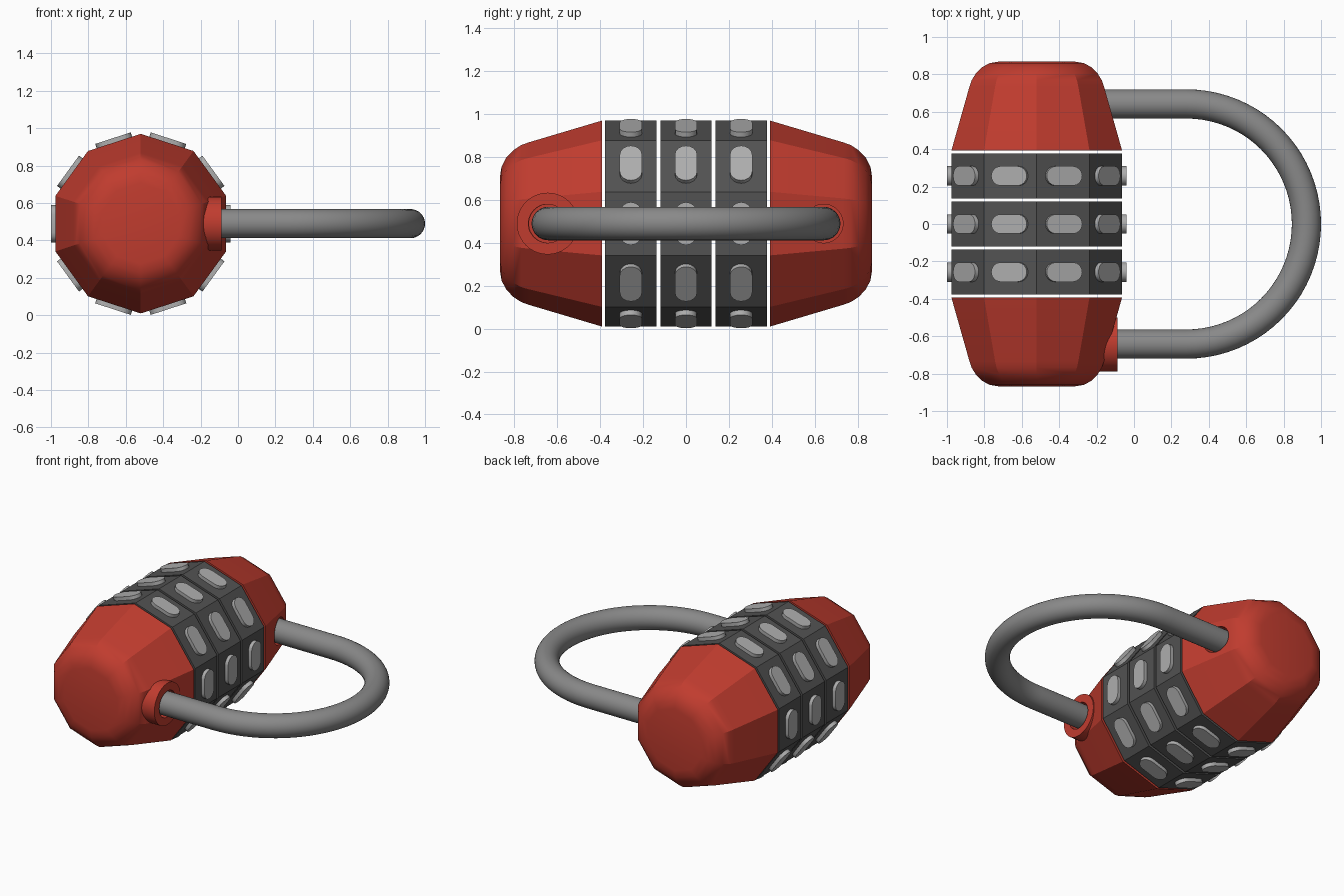
import bpy, bmesh, math
from mathutils import Matrix, Vector

if "Cube" in bpy.data.objects:
    bpy.data.objects.remove(bpy.data.objects["Cube"])

CX, CZ, R = -0.52, 0.49, 0.48      # body axis runs along y
LEG_Y = 0.642
SIDES = 10
APOTHEM = R * math.cos(math.pi / SIDES)


def material(name, rgb):
    m = bpy.data.materials.new(name)
    m.diffuse_color = (*rgb, 1)
    m.use_nodes = True
    m.node_tree.nodes["Principled BSDF"].inputs["Base Color"].default_value = m.diffuse_color
    return m


RED = material("red_shell", (0.53, 0.045, 0.028))
DARK = material("dark_dial", (0.085, 0.085, 0.085))
STEEL = material("steel", (0.25, 0.25, 0.25))
PALE = material("pale_marker", (0.42, 0.42, 0.42))


def make(name, bm, mat):
    bmesh.ops.recalc_face_normals(bm, faces=bm.faces[:])
    me = bpy.data.meshes.new(name)
    bm.to_mesh(me)
    bm.free()
    ob = bpy.data.objects.new(name, me)
    bpy.context.collection.objects.link(ob)
    if mat:
        me.materials.append(mat)
    return ob


def smooth(ob, angle=30):
    bpy.ops.object.select_all(action='DESELECT')
    ob.select_set(True)
    bpy.context.view_layer.objects.active = ob
    bpy.ops.object.shade_smooth_by_angle(angle=math.radians(angle))


def bridge(bm, rings, closed=False):
    pairs = list(zip(rings, rings[1:]))
    if closed:
        pairs.append((rings[-1], rings[0]))
    for a, b in pairs:
        n = len(a)
        for i in range(n):
            bm.faces.new((a[i], a[(i + 1) % n], b[(i + 1) % n], b[i]))
    if not closed:
        bm.faces.new(rings[0])
        bm.faces.new(rings[-1])


def decagon_loft(name, profile, mat):
    """Stack ten-sided rings (radius, y) along the body axis."""
    bm = bmesh.new()
    rings = []
    for r, y in profile:
        rings.append([bm.verts.new((CX + r * math.sin(math.tau * i / SIDES), y,
                                    CZ + r * math.cos(math.tau * i / SIDES)))
                      for i in range(SIDES)])
    bridge(bm, rings)
    return make(name, bm, mat)


def x_lathe(name, profile, y, mat, closed=False, n=40):
    """Round rings (radius, x) about a shackle leg axis."""
    bm = bmesh.new()
    rings = [[bm.verts.new((x, y + r * math.cos(math.tau * i / n),
                            CZ + r * math.sin(math.tau * i / n)))
              for i in range(n)] for r, x in profile]
    bridge(bm, rings, closed)
    return make(name, bm, mat)


# Tapered end shells with a bored socket for each shackle leg
shell = [(0.48, 0.392), (0.378, 0.735), (0.366, 0.768), (0.342, 0.805),
         (0.308, 0.838), (0.265, 0.860), (0.215, 0.868)]
for side, label in ((-1, "front"), (1, "back")):
    cap = decagon_loft(label + "_shell", [(r, side * y) for r, y in shell], RED)
    cutter = x_lathe(label + "_socket_cutter", [(0.09, -0.28), (0.09, 0.1)],
                     side * LEG_Y, None)
    cutter.hide_render = True
    cutter.hide_viewport = True
    mod = cap.modifiers.new("socket", 'BOOLEAN')
    mod.operation = 'DIFFERENCE'
    mod.solver = 'EXACT'
    mod.object = cutter
    bpy.context.view_layer.objects.active = cap
    bpy.ops.object.select_all(action='DESELECT')
    cap.select_set(True)
    bpy.ops.object.modifier_apply(modifier=mod.name)
    bpy.data.objects.remove(cutter)
    smooth(cap)

# Collar around the front leg
collar = x_lathe("shackle_collar", [(0.144, -0.24), (0.144, -0.088),
                 (0.09, -0.088), (0.09, -0.24)], -LEG_Y - 0.003, RED, closed=True)
smooth(collar)

# Three ten-sided dials, each with plain raised markers on every face
for k, y in enumerate((-0.257, 0.0, 0.257)):
    dial = decagon_loft(f"dial_{k + 1}", [(R, y - 0.12), (R, y + 0.12)], DARK)
    bm = bmesh.new()
    w, h = 0.052, 0.1              # half width and half height of a marker
    outline = []
    for end in (1, -1):
        for i in range(9):
            a = math.pi * i / 8
            outline.append((end * w * math.cos(a),
                            end * (h - w + w * math.sin(a))))
    for i in range(SIDES):
        a = math.tau * i / SIDES
        out = Vector((math.cos(a), 0, math.sin(a)))
        tan = Vector((-math.sin(a), 0, math.cos(a)))
        base = Vector((CX, y, CZ))
        rings = [[bm.verts.new(base + out * d + tan * v + Vector((0, u, 0)))
                  for u, v in outline] for d in (APOTHEM - 0.01, APOTHEM + 0.024)]
        bridge(bm, rings)
    smooth(make(f"dial_{k + 1}_markers", bm, PALE))

# U-shaped round shackle
bend_x, tube = 0.28, 0.078
path = [(-0.27, -LEG_Y, 0, -1)]
for i in range(41):
    a = -math.pi / 2 + math.pi * i / 40
    path.append((bend_x + LEG_Y * math.cos(a), LEG_Y * math.sin(a),
                 math.cos(a), math.sin(a)))
path.append((-0.27, LEG_Y, 0, 1))
bm = bmesh.new()
rings = []
for x, y, nx, ny in path:
    ring = []
    for i in range(32):
        t = math.tau * i / 32
        c = tube * math.cos(t)
        ring.append(bm.verts.new((x + nx * c, y + ny * c, CZ + tube * math.sin(t))))
    rings.append(ring)
bridge(bm, rings)
smooth(make("shackle", bm, STEEL))
